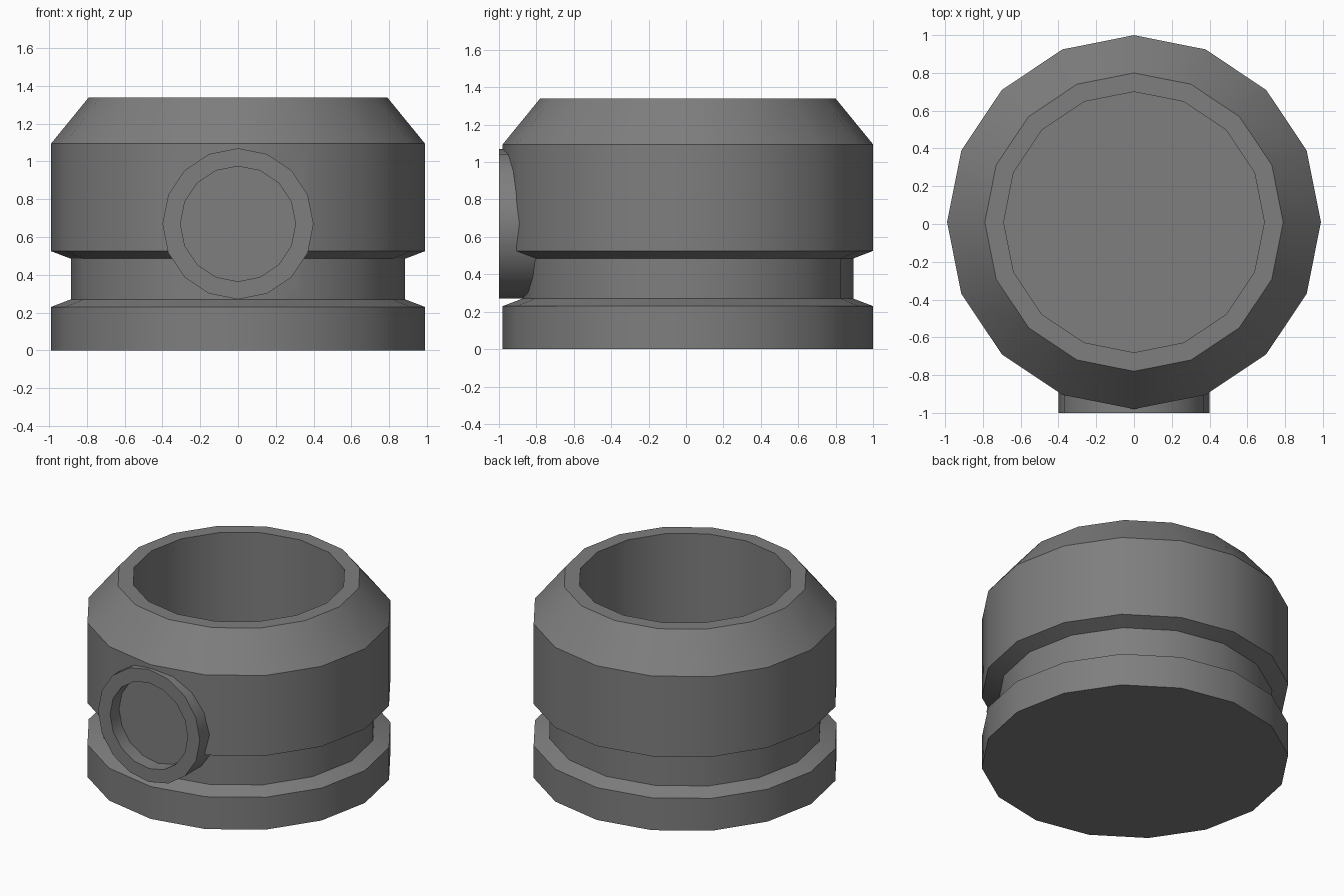
import bpy
import bmesh
from math import pi, radians
from mathutils import Matrix

SIDES = 16

if "Cube" in bpy.data.objects:
    bpy.data.objects.remove(bpy.data.objects["Cube"], do_unlink=True)

grey = bpy.data.materials.new("dark_grey")
grey.use_nodes = True
color = (0.21, 0.21, 0.21, 1)
grey.diffuse_color = color
grey.node_tree.nodes["Principled BSDF"].inputs["Base Color"].default_value = color


def lathe(name, profile, matrix):
    """Spin a (radius, height) profile that starts and ends on the axis."""
    bm = bmesh.new()
    verts = [bm.verts.new((r, 0, z)) for r, z in profile]
    edges = [bm.edges.new(pair) for pair in zip(verts, verts[1:])]
    bmesh.ops.spin(bm, geom=verts + edges, cent=(0, 0, 0), axis=(0, 0, 1),
                   angle=2 * pi, steps=SIDES, use_merge=True)
    bmesh.ops.remove_doubles(bm, verts=bm.verts, dist=0.0005)
    # Merge the flat end fans into single caps
    bmesh.ops.dissolve_verts(bm, verts=[v for v in bm.verts if v.co.xy.length < 0.001])
    bmesh.ops.recalc_face_normals(bm, faces=bm.faces)
    bm.transform(matrix)
    mesh = bpy.data.meshes.new(name)
    bm.to_mesh(mesh)
    bm.free()
    obj = bpy.data.objects.new(name, mesh)
    bpy.context.collection.objects.link(obj)
    mesh.materials.append(grey)
    return obj


def smooth(obj):
    bpy.ops.object.select_all(action='DESELECT')
    obj.select_set(True)
    bpy.context.view_layer.objects.active = obj
    bpy.ops.object.shade_smooth_by_angle(angle=radians(30))


# Hollow body with a groove near the base and a sloped shoulder
body = lathe("body", [(0, 0), (0.99, 0), (0.99, 0.23), (0.885, 0.27),
                      (0.885, 0.485), (0.99, 0.525), (0.99, 1.095),
                      (0.79, 1.34), (0.69, 1.34), (0.69, 0.1), (0, 0.1)],
             Matrix.Translation((0, 0.01, 0)))

# Round port facing forward; profile heights run along -y
forward = Matrix.Translation((0, 0, 0.67)) @ Matrix.Rotation(radians(90), 4, 'X')
port = lathe("front_port", [(0, 0.75), (0.4, 0.75), (0.4, 1), (0.305, 1),
                            (0.305, 0.9), (0, 0.9)], forward)

# Clear the body wall behind the recessed port face
cutter = lathe("port_cutter", [(0, 0.8), (0.35, 0.8), (0.35, 1.1), (0, 1.1)], forward)
cutter.hide_render = True
cut = body.modifiers.new("port_hole", 'BOOLEAN')
cut.operation = 'DIFFERENCE'
cut.solver = 'EXACT'
cut.object = cutter
bpy.context.view_layer.objects.active = body
bpy.ops.object.modifier_apply(modifier=cut.name)
bpy.data.objects.remove(cutter, do_unlink=True)

for part in (body, port):
    smooth(part)
